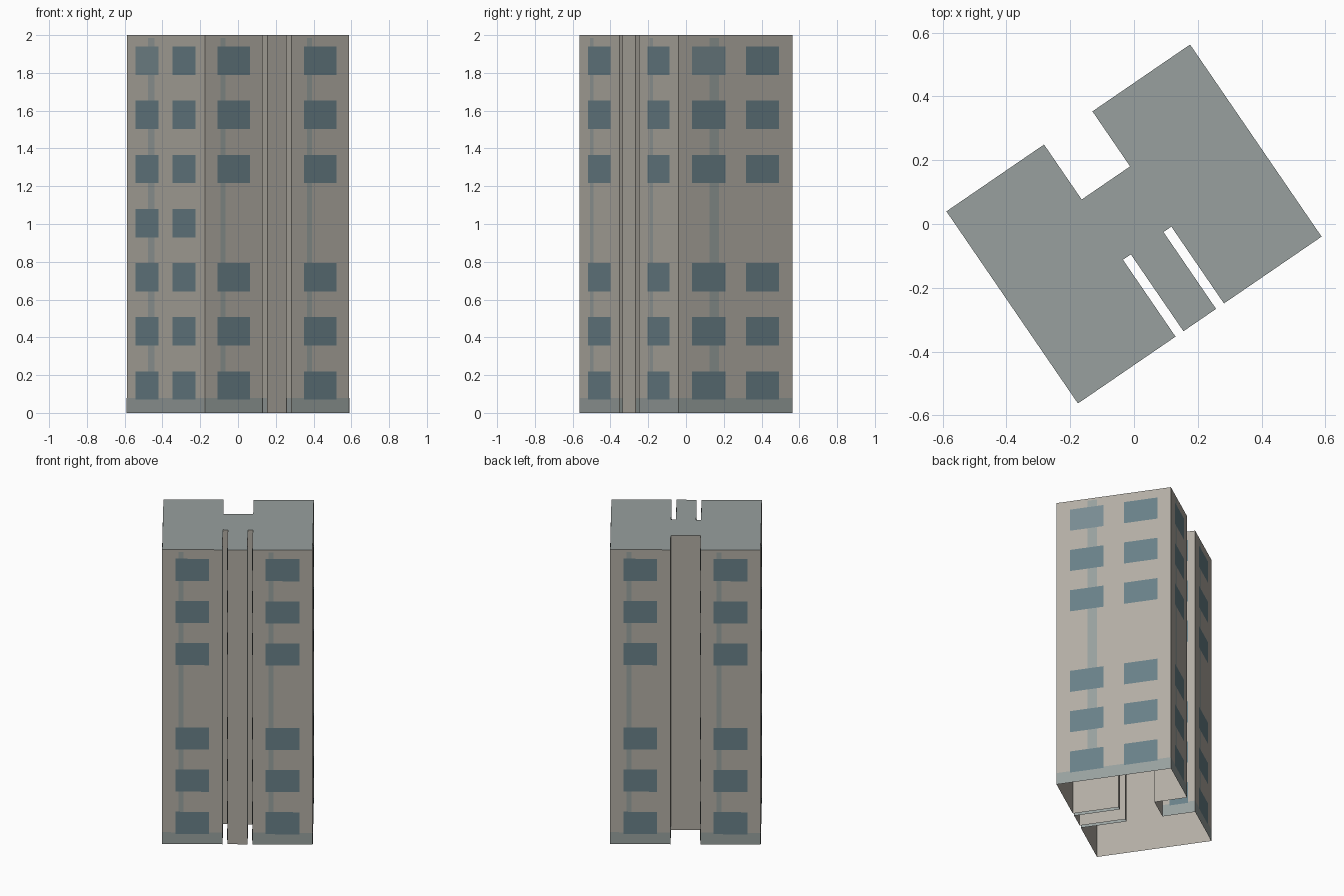
import bpy
from math import radians
from mathutils import Matrix, Vector

if "Cube" in bpy.data.objects:
    bpy.data.objects.remove(bpy.data.objects["Cube"])

ANGLE = Matrix.Rotation(radians(34.4), 3, 'Z')
HEIGHT = 2.0


def material(name, rgb):
    m = bpy.data.materials.new(name)
    m.diffuse_color = (*rgb, 1)
    m.use_nodes = True
    m.node_tree.nodes["Principled BSDF"].inputs["Base Color"].default_value = m.diffuse_color
    return m


WALL = material("warm_concrete", (0.445, 0.418, 0.371))
TRIM = material("grey_trim", (0.314, 0.352, 0.342))
GLASS = material("blue_glass", (0.14, 0.216, 0.245))
PALE = material("pale_glass", (0.19, 0.26, 0.285))


def make(name, faces, mat):
    """One object from a list of polygons, each a list of local points."""
    verts, polys = [], []
    for f in faces:
        polys.append(range(len(verts), len(verts) + len(f)))
        verts += [ANGLE @ Vector(p) for p in f]
    me = bpy.data.meshes.new(name)
    me.from_pydata(verts, [], [list(p) for p in polys])
    me.materials.append(mat)
    ob = bpy.data.objects.new(name, me)
    bpy.context.collection.objects.link(ob)


def panel(a, b, f0, f1, z0, z1, off):
    """Rectangle on wall a-b between length fractions f0 and f1."""
    a, b = Vector((*a, 0)), Vector((*b, 0))
    d = b - a
    n = Vector((d.y, -d.x, 0)).normalized() * off
    p, q = a + d * f0 + n, a + d * f1 + n
    return [(p.x, p.y, z0), (q.x, q.y, z0), (q.x, q.y, z1), (p.x, p.y, z1)]


# Counter-clockwise footprint: two front slots and one back notch
W, D = 0.463, 0.365
S0, S1, SLOT, NOTCH = 0.062, 0.092, -0.073, 0.156
plan = [(-W, -D), (-S1, -D), (-S1, SLOT), (-S0, SLOT), (-S0, -D),
        (S0, -D), (S0, SLOT), (S1, SLOT), (S1, -D), (W, -D),
        (W, D), (S1, D), (S1, NOTCH), (-S1, NOTCH), (-S1, D), (-W, D)]
edges = list(zip(plan, plan[1:] + plan[:1]))

# Shell: open at the bottom, flat roof
make("walls", [panel(a, b, 0, 1, 0, HEIGHT, 0) for a, b in edges], WALL)
make("roof", [[(x, y, HEIGHT) for x, y in plan]], TRIM)

# Base band, vertical strip and windows on every wall long enough
bands, strips, windows, pale = [], [], [], []
for a, b in edges:
    length = (Vector(b) - Vector(a)).length
    if length < 0.2:
        continue
    wide = length > 0.6
    bands.append(panel(a, b, 0, 1, 0, 0.08, 0.001))
    strips.append(panel(a, b, 0.27, 0.355, 0.08, 1.985, 0.001))
    columns, half = ((0.263, 0.737), 0.146) if wide else ((0.5,), 0.28)
    left_face = wide and a[0] < 0
    for row in range(7):
        if row == 3 and not left_face:
            continue
        z = 0.07 + row * 0.2865
        for i, c in enumerate(columns):
            target = pale if wide and row == 6 and i == 0 else windows
            target.append(panel(a, b, c - half, c + half, z, z + 0.15, 0.002))
make("base_band", bands, TRIM)
make("vertical_strips", strips, TRIM)
make("windows", windows, GLASS)
make("pale_windows", pale, PALE)
